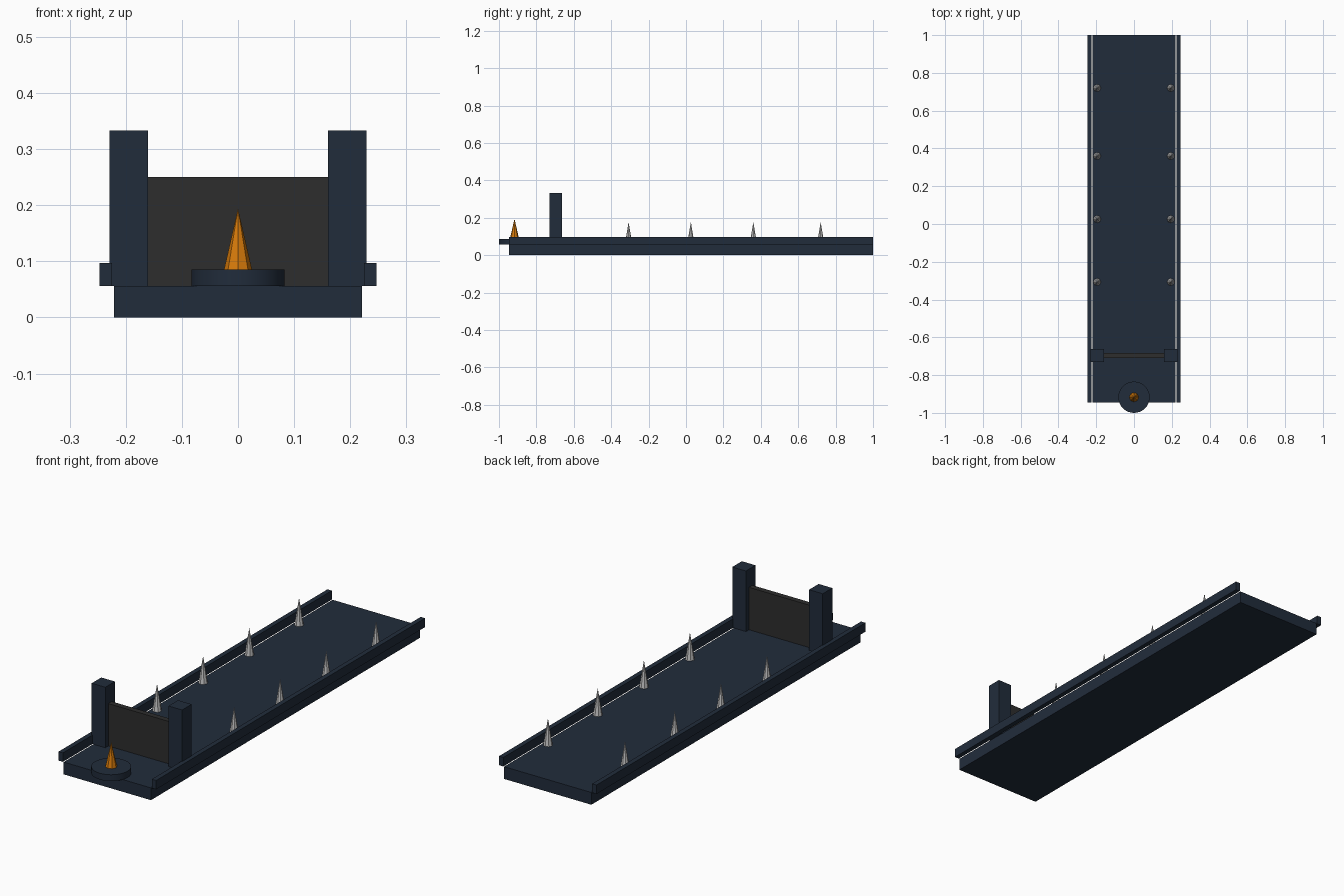
import bpy, math

if "Cube" in bpy.data.objects:
    bpy.data.objects.remove(bpy.data.objects["Cube"])


def material(name, rgb):
    m = bpy.data.materials.new(name)
    lin = [c / 12.92 if c <= 0.04045 else ((c + 0.055) / 1.055) ** 2.4
           for c in (v / 255 for v in rgb)]
    m.diffuse_color = (*lin, 1)
    m.use_nodes = True
    m.node_tree.nodes["Principled BSDF"].inputs["Base Color"].default_value = m.diffuse_color
    return m


navy = material("dark slate", (33, 44, 59))
charcoal = material("charcoal", (45, 45, 45))
silver = material("light grey", (195, 195, 195))
amber = material("amber", (214, 122, 10))


def finish(name, mat):
    ob = bpy.context.object
    ob.name = name
    ob.data.materials.append(mat)
    return ob


def box(name, mat, lo, hi):
    bpy.ops.mesh.primitive_cube_add(size=1, location=[(a + b) / 2 for a, b in zip(lo, hi)])
    bpy.context.object.scale = [b - a for a, b in zip(lo, hi)]
    bpy.ops.object.transform_apply(location=False, rotation=False, scale=True)
    return finish(name, mat)


def cone(name, mat, x, y, z0, z1, r):
    bpy.ops.mesh.primitive_cone_add(vertices=8, radius1=r, radius2=0, depth=z1 - z0,
                                    location=(x, y, (z0 + z1) / 2))
    return finish(name, mat)


DECK = 0.056
FRONT, BACK = -0.945, 1.0

# Deck slab
box("deck", navy, (-0.221, FRONT, 0), (0.221, BACK, DECK))

# Gate panel between the two posts
box("gate_panel", charcoal, (-0.16, -0.709, DECK), (0.16, -0.684, 0.25))

for side, s in (("left", -1), ("right", 1)):
    # Side rail, standing just outside the deck edge
    x0, x1 = sorted((s * 0.225, s * 0.247))
    box(side + "_rail", navy, (x0, FRONT, DECK), (x1, BACK, 0.097))
    # Gate post
    x0, x1 = sorted((s * 0.16, s * 0.229))
    box(side + "_gate_post", navy, (x0, -0.731, DECK), (x1, -0.662, 0.333))
    # Row of spikes
    for i, y in enumerate((-0.307, 0.026, 0.36, 0.72)):
        cone(f"{side}_spike_{i + 1}", silver, s * 0.195, y, DECK, 0.178, 0.02)

# Round pedestal with the amber cone
bpy.ops.mesh.primitive_cylinder_add(vertices=32, radius=0.083, depth=0.029,
                                    location=(0, -0.917, DECK + 0.0145))
finish("pedestal", navy)
bpy.ops.object.shade_smooth_by_angle(angle=math.radians(30))
cone("amber_cone", amber, 0, -0.917, 0.085, 0.194, 0.025)
